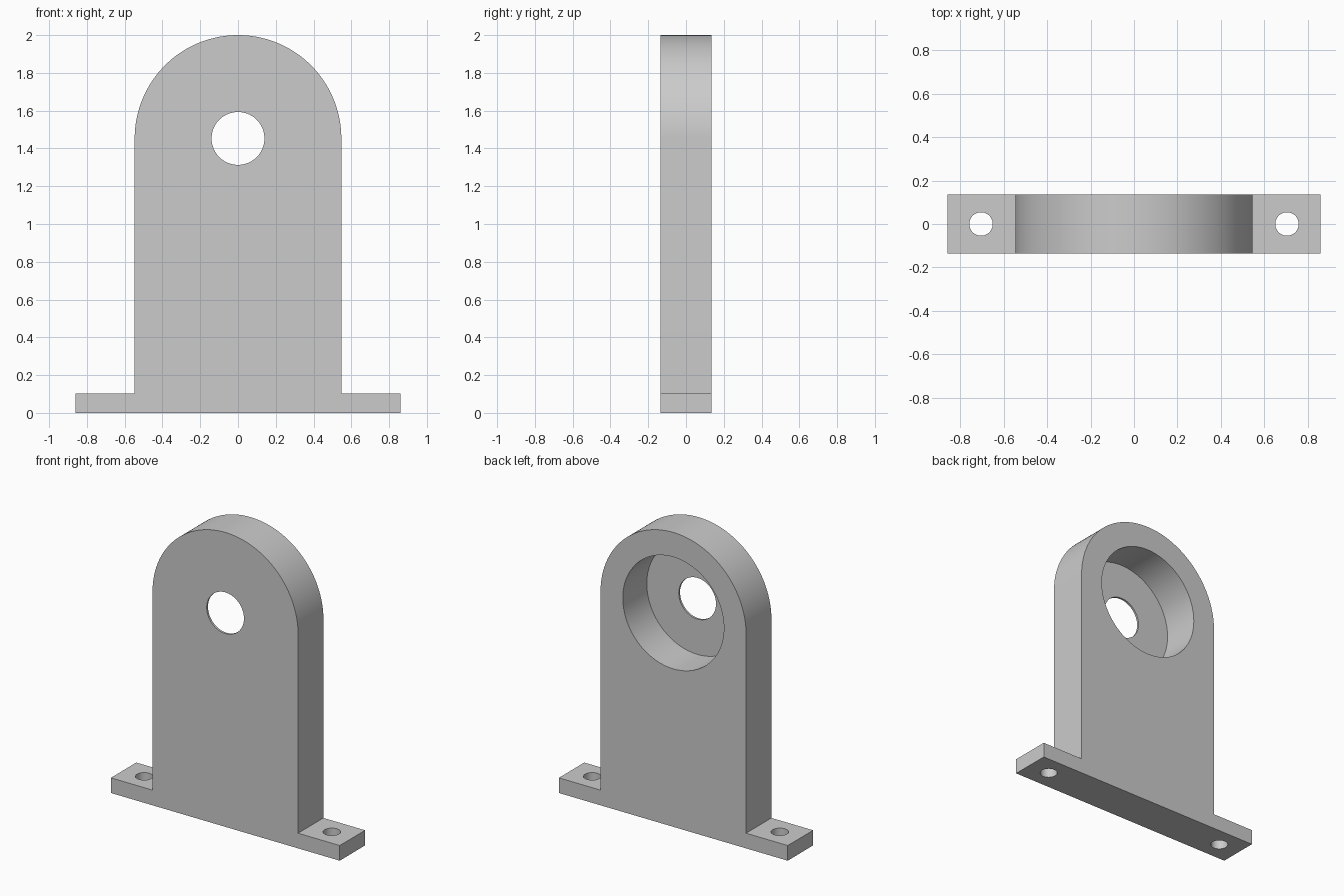
import bpy, bmesh, math
from mathutils import Matrix

if "Cube" in bpy.data.objects:
    bpy.data.objects.remove(bpy.data.objects["Cube"], do_unlink=True)

DEPTH = 0.272          # thickness of the whole bracket
BASE_W, BASE_H = 0.86, 0.103
RADIUS = 0.547         # half width and rounded top
AXIS_Z = 2 - RADIUS    # centre of the bearing seat
FLOOR = 0.014          # thin wall left in front of the seat

grey = bpy.data.materials.new("light grey")
grey.use_nodes = True
colour = (0.6, 0.6, 0.6, 1)
grey.diffuse_color = colour
grey.node_tree.nodes["Principled BSDF"].inputs["Base Color"].default_value = colour


def make_object(name, bm):
    bmesh.ops.recalc_face_normals(bm, faces=bm.faces)
    mesh = bpy.data.meshes.new(name)
    bm.to_mesh(mesh)
    bm.free()
    mesh.materials.append(grey)
    obj = bpy.data.objects.new(name, mesh)
    bpy.context.collection.objects.link(obj)
    return obj


def cylinder(name, radius, length, location, axis):
    bm = bmesh.new()
    turn = Matrix.Rotation(math.pi / 2, 4, "X") if axis == "Y" else Matrix()
    bmesh.ops.create_cone(bm, cap_ends=True, segments=96, radius1=radius,
                          radius2=radius, depth=length,
                          matrix=Matrix.Translation(location) @ turn)
    return make_object(name, bm)


# Bracket body: flanged foot and round-topped plate as one extruded profile
profile = [(-RADIUS, BASE_H), (-BASE_W, BASE_H), (-BASE_W, 0),
           (BASE_W, 0), (BASE_W, BASE_H), (RADIUS, BASE_H)]
steps = 96
for i in range(steps + 1):
    a = math.pi * i / steps
    profile.append((RADIUS * math.cos(a), AXIS_Z + RADIUS * math.sin(a)))
bm = bmesh.new()
face = bm.faces.new([bm.verts.new((x, -DEPTH / 2, z)) for x, z in profile])
extruded = bmesh.ops.extrude_face_region(bm, geom=[face], use_keep_orig=True)
bmesh.ops.translate(bm, vec=(0, DEPTH, 0),
                    verts=[v for v in extruded["geom"] if isinstance(v, bmesh.types.BMVert)])
bracket = make_object("bearing_bracket", bm)

# Cutters: bearing seat open to the back, shaft hole, two screw holes
cutters = [
    cylinder("seat_cutter", 0.38, DEPTH, (0, FLOOR, AXIS_Z), "Y"),
    cylinder("shaft_hole_cutter", 0.14, 1, (0, 0, AXIS_Z), "Y"),
]
for side, x in (("left", 0.705), ("right", -0.705)):
    cutters.append(cylinder(side + "_screw_cutter", 0.054, 0.5, (x, 0, 0.05), "Z"))

bpy.ops.object.select_all(action="DESELECT")
bracket.select_set(True)
bpy.context.view_layer.objects.active = bracket
for cutter in cutters:
    cutter.hide_render = True
    cut = bracket.modifiers.new(cutter.name, "BOOLEAN")
    cut.operation = "DIFFERENCE"
    cut.solver = "EXACT"
    cut.object = cutter
    bpy.ops.object.modifier_apply(modifier=cut.name)
    bpy.data.objects.remove(cutter, do_unlink=True)

# Smooth round walls, crisp edges
bpy.ops.object.shade_smooth_by_angle(angle=math.radians(30))
